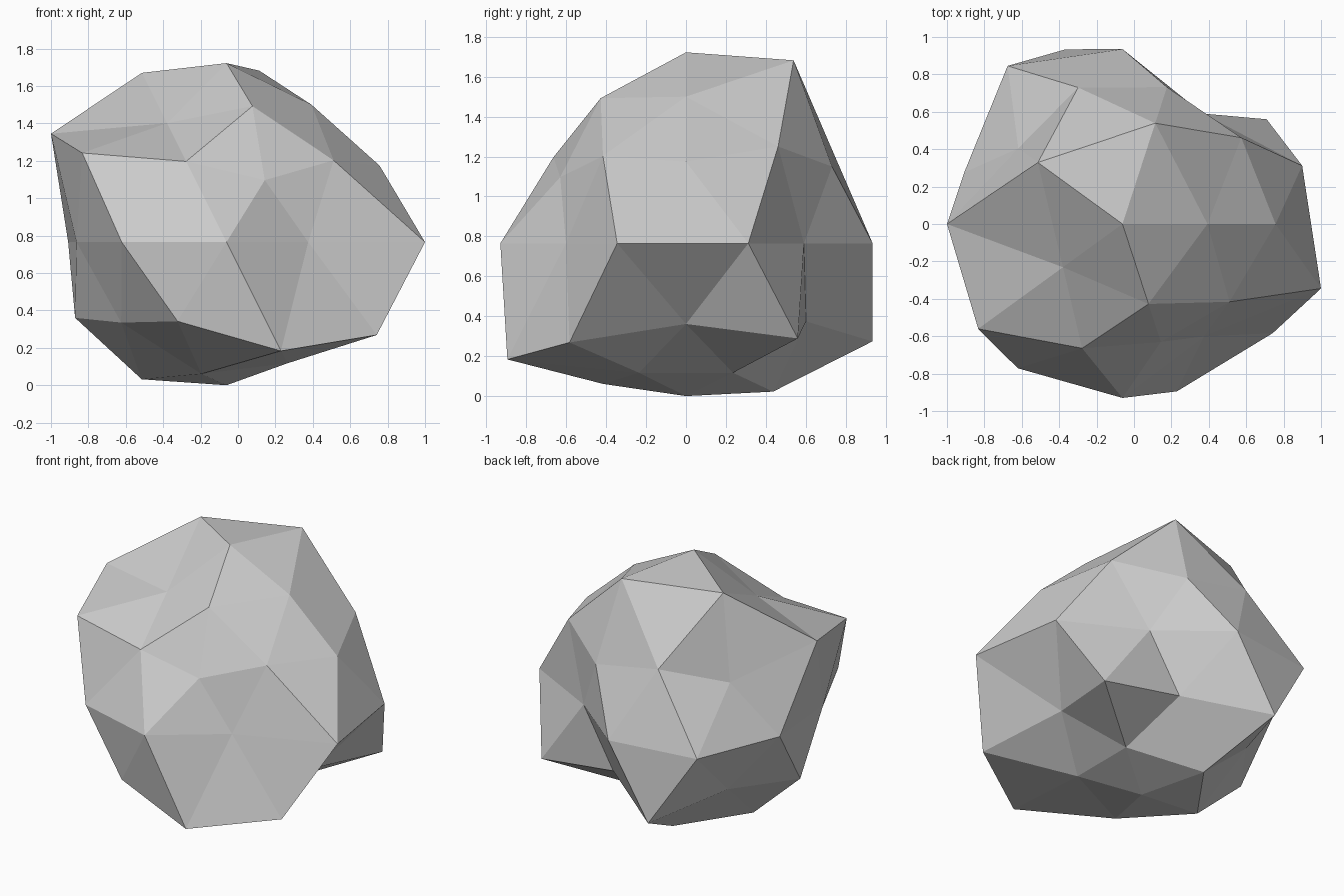
import bpy, bmesh, math
from mathutils import Vector

if "Cube" in bpy.data.objects:
    bpy.data.objects.remove(bpy.data.objects["Cube"])

# Faceted boulder: a 42-point icosphere whose points are pushed in or out.
CENTRE = Vector((-0.0615, 0.0, 0.765))

# Unit height of each ring: (first azimuth in degrees, radii going anticlockwise)
RINGS = {
    1.000: (0, [0.957]),
    0.851: (0, [0.864, 1.078, 1.064, 0.748, 0.855]),
    0.526: (36, [0.923, 0.902, 1.103, 0.821, 0.832]),
    0.447: (0, [0.915, 0.86, 0.77, 1.066, 0.741]),
    0.000: (18, [1.01, 0.73, 0.935, 1.045, 0.89, 0.843, 0.953, 0.93, 0.743, 1.116]),
    -0.447: (36, [1.065, 1.098, 0.905, 0.946, 1.11]),
    -0.526: (0, [0.768, 0.743, 0.77, 0.818, 1.106]),
    -0.851: (36, [0.762, 0.873, 0.862, 0.828, 0.762]),
    -1.000: (0, [0.765]),
}


def radius_for(direction):
    """Look up the radius from the ring height and azimuth of a point."""
    ring = min(RINGS, key=lambda z: abs(z - direction.z))
    first, radii = RINGS[ring]
    azimuth = math.degrees(math.atan2(direction.y, direction.x))
    return radii[round((azimuth - first) * len(radii) / 360) % len(radii)]


# Boulder body
bm = bmesh.new()
bmesh.ops.create_icosphere(bm, subdivisions=2, radius=1.0)
for v in bm.verts:
    d = v.co.normalized()
    v.co = CENTRE + d * radius_for(d)
for f in bm.faces:
    f.smooth = False

mesh = bpy.data.meshes.new("boulder")
bm.to_mesh(mesh)
bm.free()

# Stone colour
stone = bpy.data.materials.new("light grey stone")
stone.diffuse_color = (0.6, 0.6, 0.6, 1.0)
stone.use_nodes = True
stone.node_tree.nodes["Principled BSDF"].inputs["Base Color"].default_value = stone.diffuse_color
mesh.materials.append(stone)

boulder = bpy.data.objects.new("boulder", mesh)
bpy.context.collection.objects.link(boulder)
